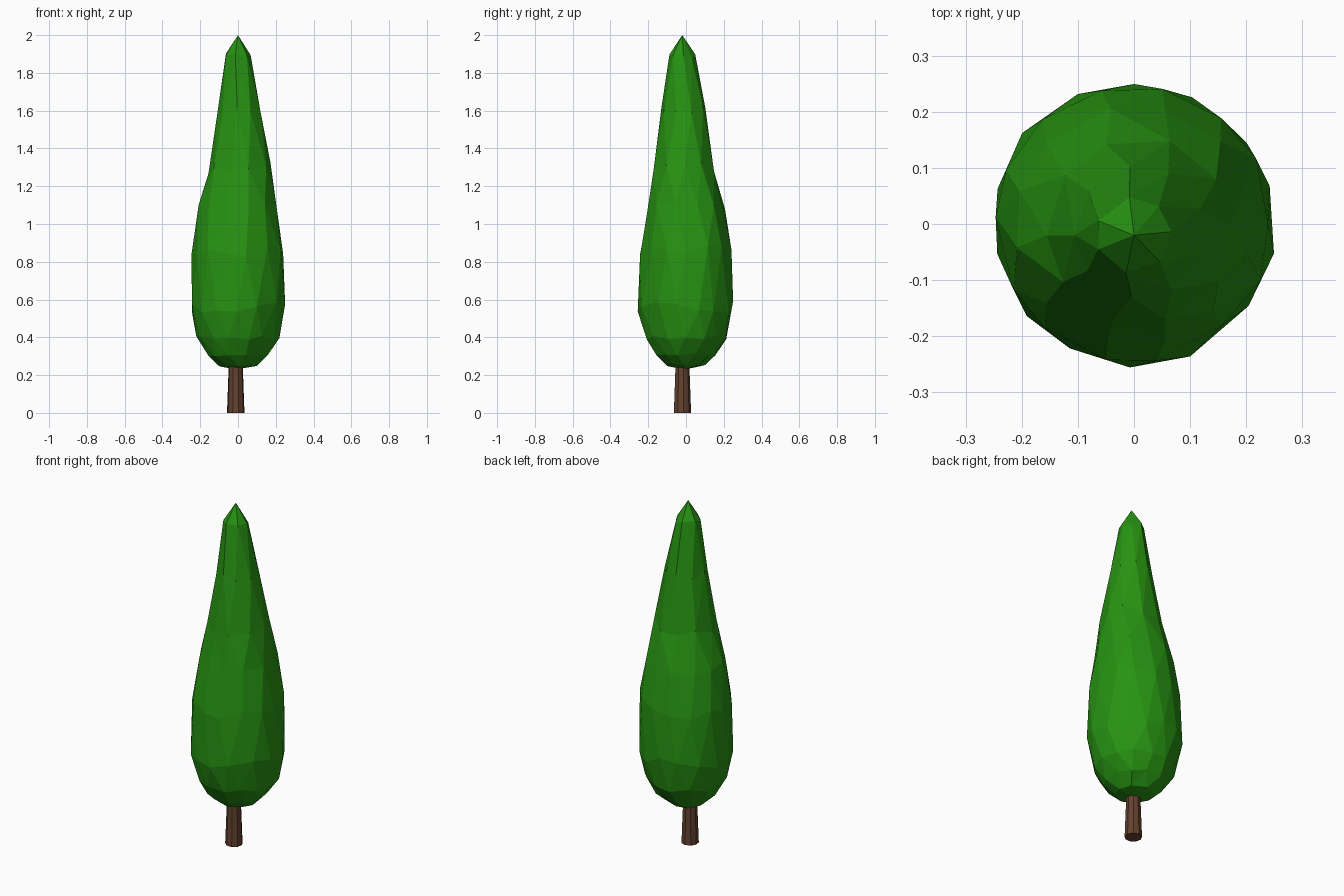
import bpy, bmesh, math, random

random.seed(4)
cube = bpy.data.objects.get("Cube")
if cube:
    bpy.data.objects.remove(cube)


def material(name, colour):
    m = bpy.data.materials.new(name)
    m.use_nodes = True
    m.diffuse_color = colour
    bsdf = next(n for n in m.node_tree.nodes if n.type == "BSDF_PRINCIPLED")
    bsdf.inputs["Base Color"].default_value = colour
    bsdf.inputs["Roughness"].default_value = 0.9
    return m


def finish(name, bm, mat):
    bmesh.ops.recalc_face_normals(bm, faces=bm.faces)
    mesh = bpy.data.meshes.new(name)
    bm.to_mesh(mesh)
    bm.free()
    mesh.materials.append(mat)
    obj = bpy.data.objects.new(name, mesh)
    bpy.context.collection.objects.link(obj)
    return obj


leaf_green = material("leaf green", (0.02, 0.29, 0.006, 1))
bark_brown = material("bark brown", (0.125, 0.055, 0.028, 1))

# Foliage: staggered, slightly irregular rings (height, radius, sides, centre x, centre y)
rings = [
    (0.25, 0.10, 8, 0.0, 0.0),
    (0.31, 0.163, 12, 0.0, 0.0),
    (0.40, 0.217, 14, 0.0, 0.0),
    (0.56, 0.252, 14, 0.0, 0.0),
    (0.86, 0.243, 14, 0.0, 0.0),
    (1.08, 0.21, 12, 0.0, 0.0),
    (1.30, 0.165, 10, 0.01, -0.01),
    (1.60, 0.117, 9, 0.01, -0.015),
    (1.89, 0.068, 7, 0.0, -0.02),
]
bm = bmesh.new()


def make_ring(z, radius, sides, cx, cy, turn):
    ring = []
    for i in range(sides):
        a = math.tau * (i + turn + random.uniform(-0.12, 0.12)) / sides
        r = radius * random.uniform(0.98, 1.02)
        dz = random.uniform(-0.2, 0.2) * min(radius, 0.16)
        if z < 0.5:
            dz *= 0.35
        ring.append((a, bm.verts.new((cx + r * math.cos(a), cy + r * math.sin(a), z + dz))))
    return ring


def stitch(low, high):
    """Join two rings of different counts with triangles."""
    i = j = 0
    n, m = len(low), len(high)
    angle = lambda ring, k: ring[k % len(ring)][0] + math.tau * (k // len(ring))
    while i < n or j < m:
        step_low = j == m or (i < n and angle(low, i + 1) < angle(high, j + 1))
        a, b = low[i % n][1], high[j % m][1]
        if step_low:
            i += 1
            bm.faces.new((a, low[i % n][1], b))
        else:
            j += 1
            bm.faces.new((a, high[j % m][1], b))


loops = [make_ring(*r, turn=0.5 * (k % 2)) for k, r in enumerate(rings)]
for low, high in zip(loops, loops[1:]):
    stitch(low, high)
for ring, tip in ((loops[0], (-0.01, -0.005, 0.23)), (loops[-1], (0.0, -0.02, 2.0))):
    centre = bm.verts.new(tip)
    for (_, a), (_, b) in zip(ring, ring[1:] + ring[:1]):
        bm.faces.new((a, b, centre))
foliage = finish("foliage", bm, leaf_green)

# Trunk: short tapered post
bm = bmesh.new()
bmesh.ops.create_cone(bm, cap_ends=True, segments=9, radius1=0.047, radius2=0.036, depth=0.3)
bmesh.ops.translate(bm, verts=bm.verts, vec=(-0.012, -0.02, 0.15))
trunk = finish("trunk", bm, bark_brown)
